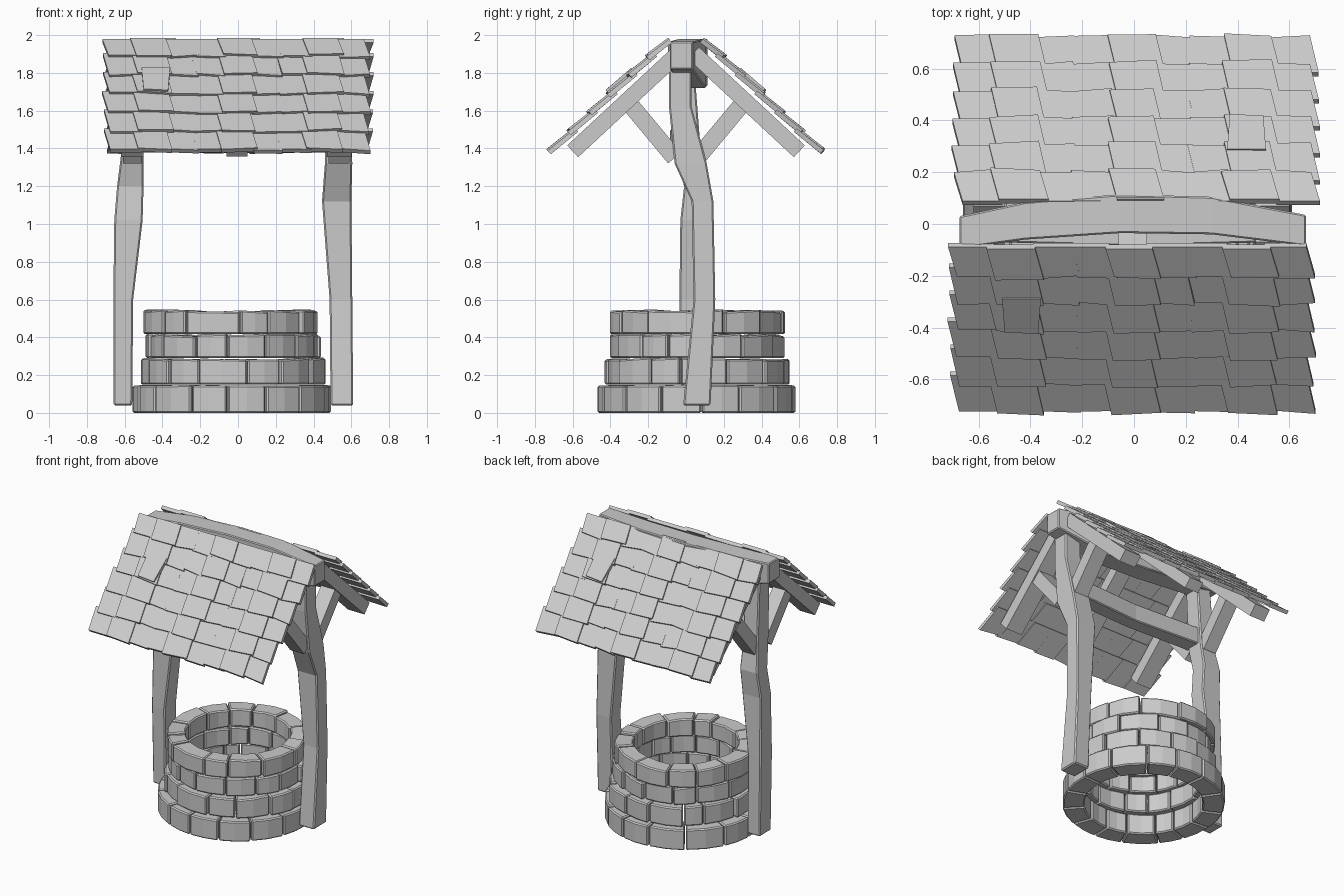
import bpy, bmesh, math, random
from mathutils import Vector

if "Cube" in bpy.data.objects:
    bpy.data.objects.remove(bpy.data.objects["Cube"])

random.seed(4)
J = lambda a: random.uniform(-a, a)


def finish(name, bm, bevel=0.0):
    bmesh.ops.recalc_face_normals(bm, faces=bm.faces)
    me = bpy.data.meshes.new(name)
    bm.to_mesh(me)
    bm.free()
    ob = bpy.data.objects.new(name, me)
    bpy.context.collection.objects.link(ob)
    if bevel:
        m = ob.modifiers.new("edge_wear", 'BEVEL')
        m.width, m.segments = bevel, 1
        m.limit_method, m.angle_limit = 'ANGLE', math.radians(40)
    return ob


def loft(bm, rings):
    """Skin a list of four-point sections and cap both ends."""
    vs = [[bm.verts.new(p) for p in r] for r in rings]
    for a, b in zip(vs, vs[1:]):
        for i in range(4):
            j = (i + 1) % 4
            bm.faces.new((a[i], a[j], b[j], b[i]))
    bm.faces.new(vs[0][::-1])
    bm.faces.new(vs[-1])


# Stone rings: centre x, y, outer radius, inner radius, z range, brick count
def stone_ring(name, cx, cy, ro, ri, z0, z1, n, wobble, start):
    bm = bmesh.new()
    cuts = [start + (i + J(0.2)) * 2 * math.pi / n for i in range(n)]
    cuts.append(cuts[0] + 2 * math.pi)
    for a0, a1 in zip(cuts, cuts[1:]):
        gap = 0.008
        d0, d1, top0, top1 = J(wobble), J(wobble), J(wobble * .6), J(wobble * .6)
        rings = []
        for k in range(3):
            f = k / 2
            a = a0 + gap + (a1 - a0 - 2 * gap) * f
            d = d0 + (d1 - d0) * f
            zt = z1 + top0 + (top1 - top0) * f
            c, s = math.cos(a), math.sin(a)
            rings.append([(cx + r * c, cy + r * s, z) for r, z in
                          ((ri + d * .5, z0), (ro + d, z0), (ro + d, zt), (ri + d * .5, zt))])
        loft(bm, rings)
    finish(name, bm, 0.008)


stone_ring("stone_ring_base", -0.035, 0.055, 0.525, 0.385, 0.0, 0.145, 15, 0.004, 0.1)
stone_ring("stone_ring_second", -0.025, 0.06, 0.485, 0.37, 0.15, 0.287, 14, 0.012, 0.3)
stone_ring("stone_ring_third", -0.025, 0.055, 0.455, 0.35, 0.29, 0.413, 14, 0.014, 0.15)
stone_ring("stone_ring_top", -0.04, 0.06, 0.46, 0.34, 0.417, 0.54, 13, 0.014, 0.4)


# Crooked posts: sections are x0, x1, y0, y1, z
def post(name, sections):
    bm = bmesh.new()
    loft(bm, [[(a, c, z), (b, c, z), (b, d, z), (a, d, z)] for a, b, c, d, z in sections])
    finish(name, bm, 0.008)


post("right_post", [(.49, .61, -.015, .13, .04), (.485, .605, .04, .155, .6),
                    (.445, .60, .03, .145, 1.12), (.46, .605, -.06, .11, 1.32),
                    (.47, .60, -.09, .03, 1.62), (.48, .60, -.09, .03, 1.88)])
post("left_post", [(-.66, -.56, -.02, .11, .04), (-.66, -.555, -.035, .10, .6),
                   (-.655, -.505, -.03, .09, 1.02), (-.64, -.50, -.01, .11, 1.2),
                   (-.62, -.50, -.05, .08, 1.36), (-.61, -.50, -.08, .04, 1.88)])


# Bowed beams along x: sections are x, y0, y1, z0, z1
def beam(name, sections):
    bm = bmesh.new()
    loft(bm, [[(x, a, c), (x, b, c), (x, b, d), (x, a, d)] for x, a, b, c, d in sections])
    finish(name, bm, 0.006)


beam("ridge_beam", [(-.675, -.095, .03, 1.82, 1.965), (-.42, -.06, .085, 1.78, 1.975),
                    (-.05, -.035, .115, 1.73, 1.98), (.3, -.04, .105, 1.72, 1.98),
                    (.665, -.085, .035, 1.82, 1.965)])
beam("cross_beam", [(-.54, -.07, .05, 1.38, 1.50), (0, -.085, .02, 1.375, 1.50),
                    (.53, -.07, .05, 1.38, 1.50)])


# Rafters and diagonal braces, square bars lying in a y-z plane
def bar(bm, x0, x1, p, q, width):
    p, q = Vector(p), Vector(q)
    d = (q - p).normalized()
    n = Vector((-d.y, d.x)) * width / 2
    loft(bm, [[(x, e.x, e.y) for x, e in
               ((x0, c - n), (x1, c - n), (x1, c + n), (x0, c + n))] for c in (p, q)])


for side, s in (("front", -1), ("back", 1)):
    for end, x0, x1 in (("left", -.62, -.5), ("right", .47, .6)):
        bm = bmesh.new()
        bar(bm, x0, x1, (s * .6, 1.385), (s * .04, 1.905), .085)
        finish(f"{side}_{end}_rafter", bm)
        bm = bmesh.new()
        bar(bm, x0 + .01, x1 - .01, (s * .06, 1.35), (s * .31, 1.65), .09)
        finish(f"{side}_{end}_brace", bm)
    bm = bmesh.new()
    bar(bm, -.06, .05, (s * .6, 1.385), (s * .06, 1.89), .075)
    finish(f"{side}_middle_rafter", bm)


# Shingled roof: the back is the front turned half way round the z axis
def shingle_roof(name, turn):
    bm = bmesh.new()
    cols = [-.69, -.53, -.37, -.23, -.08, .07, .22, .37, .53, .68]
    rows, length = 6, .865

    def pt(x, t, h):
        return (turn * x, turn * (-.095 - .724 * t - .689 * h), 1.985 - .689 * t + .724 * h)

    for r in range(rows):
        t0, t1 = length * r / rows, length * (r + 1) / rows
        for c, (xa, xb) in enumerate(zip(cols, cols[1:])):
            raised = c % 3 == 1
            lift = .009 if raised else 0
            grow = .012 if raised else .002
            ja, jb, ta, tb = J(.007), J(.007), J(.01), J(.01)
            up = max(0, t0 - .035)
            xa0, xb0 = xa - .022 - grow + ja, xb - .018 + grow + jb
            xa1, xb1 = xa + .012 - grow + ja, xb + .016 + grow + jb
            loft(bm, [[pt(xa0, up, -.032 + lift), pt(xb0, up, -.032 + lift),
                       pt(xb0, up, -.008 + lift), pt(xa0, up, -.008 + lift)],
                      [pt(xa1, t1 + ta, -.018 + lift), pt(xb1, t1 + tb, -.018 + lift),
                       pt(xb1, t1 + tb, .008 + lift), pt(xa1, t1 + ta, .008 + lift)]])
    # one slipped shingle lying proud of the rest
    loft(bm, [[pt(-.51, .25, h) for h in (.0, .02)] + [pt(-.36, .25, h) for h in (.02, .0)],
              [pt(-.50, .42, h) for h in (.0, .028)] + [pt(-.37, .43, h) for h in (.028, .0)]])
    finish(name, bm)


shingle_roof("front_roof_shingles", 1)
shingle_roof("back_roof_shingles", -1)
